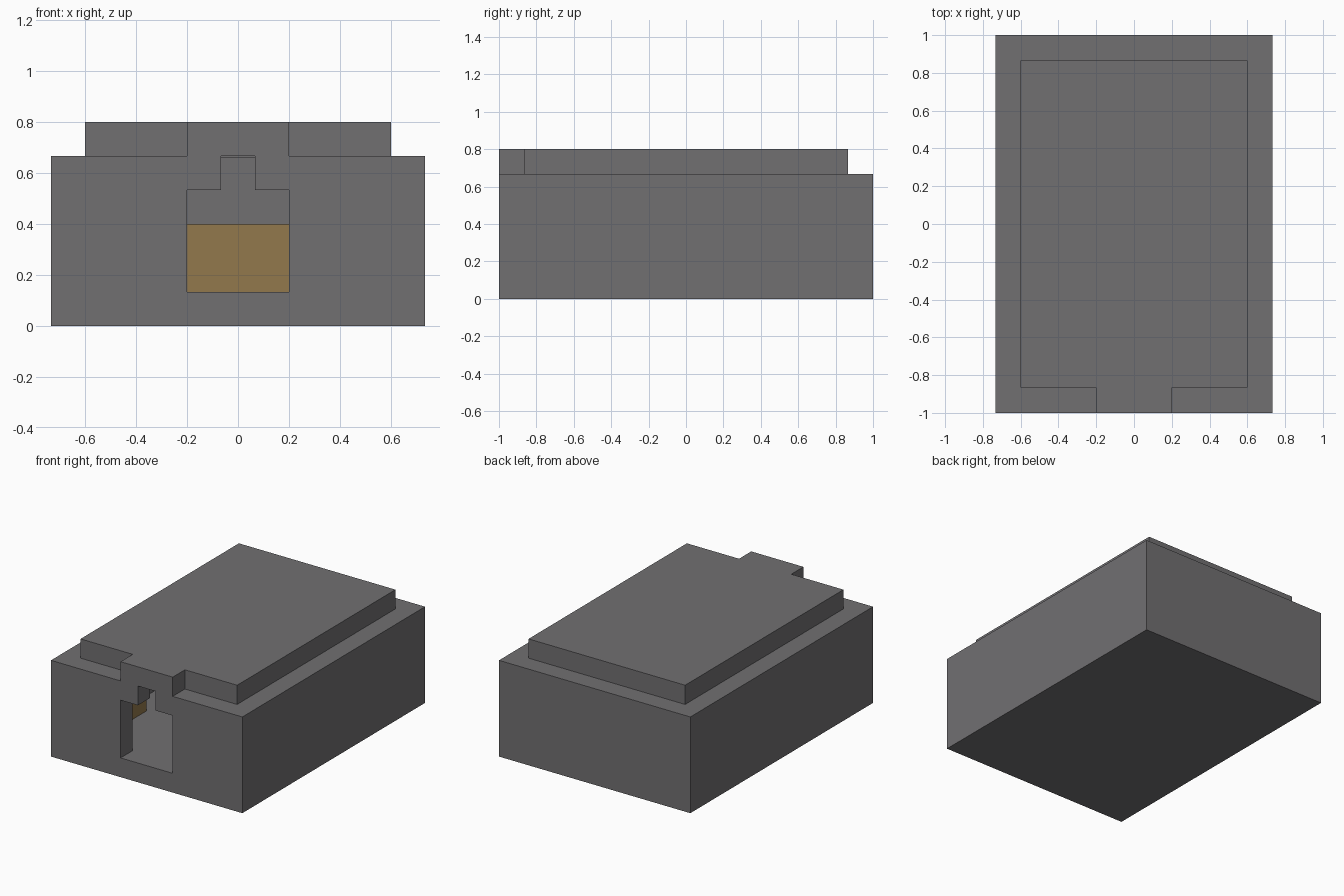
import bpy

U = 2 / 15  # one block

default = bpy.data.objects.get("Cube")
if default:
    bpy.data.objects.remove(default)


def material(name, rgb):
    m = bpy.data.materials.new(name)
    m.use_nodes = True
    color = (*rgb, 1)
    m.diffuse_color = color
    bsdf = m.node_tree.nodes["Principled BSDF"]
    bsdf.inputs["Base Color"].default_value = color
    bsdf.inputs["Roughness"].default_value = 0.9
    return m


stone = material("stone grey", (0.165, 0.16, 0.167))
wood = material("wood brown", (0.288, 0.188, 0.073))


def box(name, mat, x, y, z):
    """Box from (min, max) ranges measured in blocks."""
    ranges = (x, y, z)
    bpy.ops.mesh.primitive_cube_add(size=1, location=[(a + b) / 2 * U for a, b in ranges])
    ob = bpy.context.object
    ob.name = name
    for v in ob.data.vertices:
        for i, (a, b) in enumerate(ranges):
            v.co[i] *= (b - a) * U
    ob.data.materials.append(mat)
    return ob


def combine(target, other, operation):
    """Merge or cut with another box, then drop the helper."""
    mod = target.modifiers.new("shape", 'BOOLEAN')
    mod.operation = operation
    mod.solver = 'EXACT'
    mod.object = other
    bpy.ops.object.select_all(action='DESELECT')
    target.select_set(True)
    bpy.context.view_layer.objects.active = target
    bpy.ops.object.modifier_apply(modifier=mod.name)
    bpy.data.objects.remove(other)


# Stone shell: walls and floor, raised roof, ledge over the door
shell = box("stone_shell", stone, (-5.5, 5.5), (-7.5, 7.5), (0, 5))
combine(shell, box("roof", stone, (-4.5, 4.5), (-6.5, 6.5), (4, 6)), 'UNION')
combine(shell, box("ledge", stone, (-1.5, 1.5), (-7.5, -5), (4.5, 6)), 'UNION')

# Hollow room, doorway and the notch above it
combine(shell, box("room", stone, (-4.47, 4.47), (-6.5, 6.5), (1, 4.96)), 'DIFFERENCE')
combine(shell, box("doorway", stone, (-1.5, 1.5), (-8, -6), (1, 4)), 'DIFFERENCE')
combine(shell, box("notch", stone, (-0.5, 0.5), (-8, -6), (3.5, 5)), 'DIFFERENCE')

# Wooden crates stacked two high: along the back wall and beside both walls
spots = [(x, 6) for x in range(-4, 5)]
spots += [(side * 4, y) for side in (-1, 1) for y in (-4, -3)]
for x, y in spots:
    for level in (1, 2):
        box("crate", wood, (x - 0.5, x + 0.5), (y - 0.5, y + 0.5), (level, level + 1))
